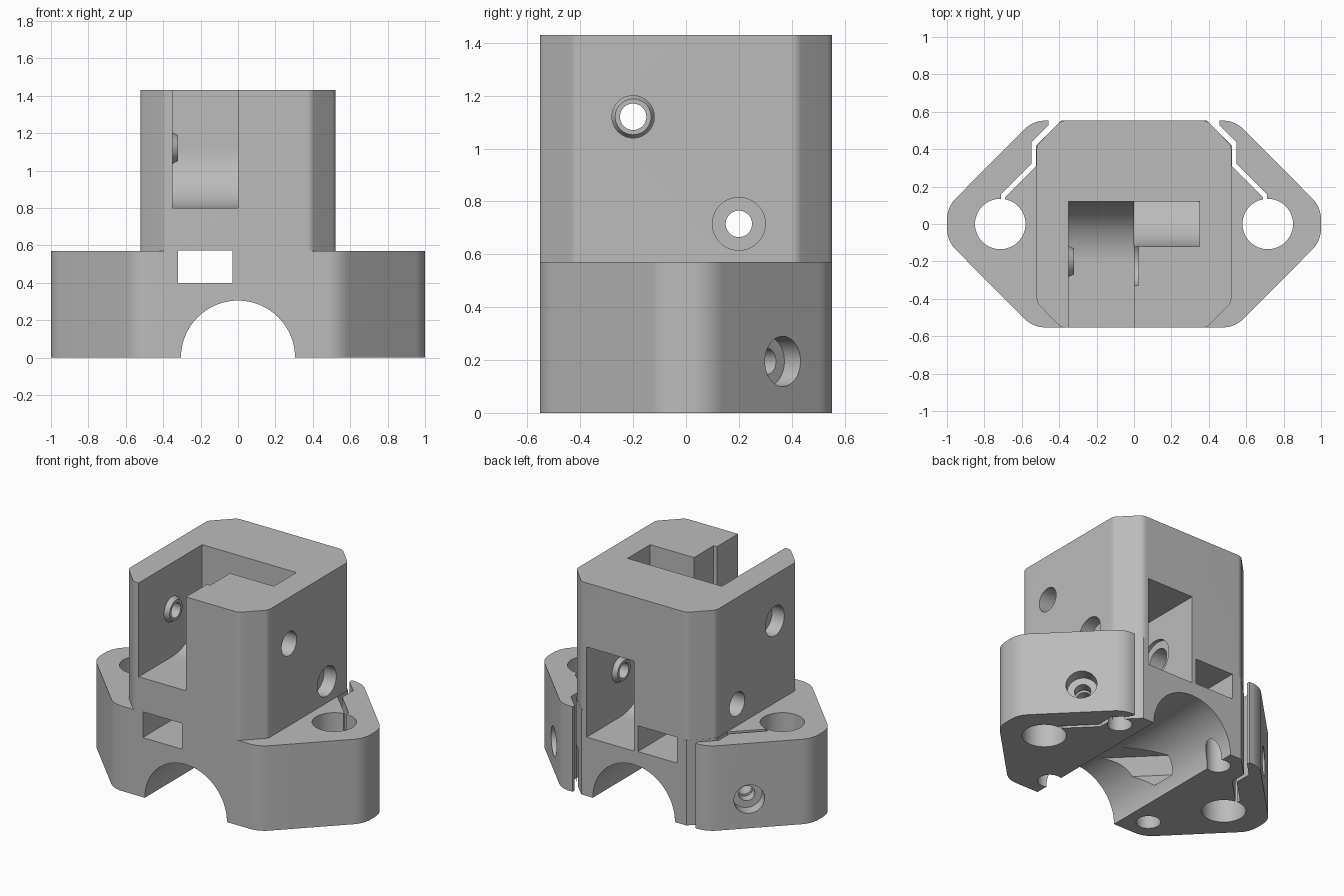
import bpy, bmesh, math
from mathutils import Vector

cube = bpy.data.objects.get("Cube")
if cube:
    bpy.data.objects.remove(cube, do_unlink=True)

grey = bpy.data.materials.new("plain grey")
grey.use_nodes = True
colour = (0.5, 0.5, 0.5, 1)
grey.diffuse_color = colour
grey.node_tree.nodes["Principled BSDF"].inputs["Base Color"].default_value = colour


def loft(name, ring_a, ring_b):
    """Closed solid between two matching rings of points."""
    bm = bmesh.new()
    a = [bm.verts.new(p) for p in ring_a]
    b = [bm.verts.new(p) for p in ring_b]
    bm.faces.new(a)
    bm.faces.new(b)
    for i in range(len(a)):
        j = (i + 1) % len(a)
        bm.faces.new((a[i], a[j], b[j], b[i]))
    bmesh.ops.recalc_face_normals(bm, faces=bm.faces)
    mesh = bpy.data.meshes.new(name)
    bm.to_mesh(mesh)
    bm.free()
    mesh.materials.append(grey)
    ob = bpy.data.objects.new(name, mesh)
    bpy.context.collection.objects.link(ob)
    return ob


def prism(name, pts, axis, lo, hi):
    """Extrude a 2D outline along x, y or z."""
    place = {"x": lambda p, h: (h, p[0], p[1]),
             "y": lambda p, h: (p[0], h, p[1]),
             "z": lambda p, h: (p[0], p[1], h)}[axis]
    return loft(name, [place(p, lo) for p in pts], [place(p, hi) for p in pts])


def rod(name, start, end, r0, r1=None, sides=48):
    """Round or hexagonal bar between two points."""
    start, end = Vector(start), Vector(end)
    d = (end - start).normalized()
    u = Vector((1, 0, 0)) if abs(d.z) > 0.9 else d.cross((0, 0, 1)).normalized()
    v = u.cross(d)
    r1 = r0 if r1 is None else r1
    turn = [2 * math.pi * i / sides for i in range(sides)]
    return loft(name, *[[c + (u * math.cos(t) + v * math.sin(t)) * r for t in turn]
                        for c, r in ((start, r0), (end, r1))])


def arc(cy, cz, r, a0, a1, n=24):
    angles = [math.radians(a0 + (a1 - a0) * i / n) for i in range(n + 1)]
    return [(cy + r * math.cos(a), cz + r * math.sin(a)) for a in angles]


def rounded(corners, steps=8):
    """Outline from (x, y, corner radius)."""
    out = []
    for i, (x, y, r) in enumerate(corners):
        p = Vector((x, y))
        a = (Vector(corners[i - 1][:2]) - p).normalized()
        b = (Vector(corners[(i + 1) % len(corners)][:2]) - p).normalized()
        half = a.angle(b) / 2
        c = p + (a + b).normalized() * r / math.sin(half)
        v0 = (p + a * r / math.tan(half) - c).normalized()
        v1 = (p + b * r / math.tan(half) - c).normalized()
        out += [c + v0.slerp(v1, k / steps) * r for k in range(steps + 1)]
    return out


steps = []


def cut(ob):
    steps.append((ob, "DIFFERENCE"))


def add(ob):
    steps.append((ob, "UNION"))


# Base flange and tower
DEPTH, BASE_TOP, TOP = 0.553, 0.57, 1.43
half = [(1, 0.09), (0.54, DEPTH), (-0.54, DEPTH), (-1, 0.09)]
base = half + [(-x, -y) for x, y in half]
body = prism("carriage_bracket", rounded([(x, y, 0.16) for x, y in base]), "z", 0, BASE_TOP)
tower = [(0.52, -0.42, 0.05), (0.52, 0.42, 0.05), (0.39, DEPTH, 0.06), (-0.39, DEPTH, 0.06),
         (-0.52, 0.42, 0.05), (-0.52, -0.42, 0.05), (-0.39, -DEPTH, 0.05), (0.39, -DEPTH, 0.05)]
add(prism("tower", rounded(tower), "z", 0.3, TOP))

# Lengthwise bearing bore and belt slot
cut(rod("bearing_bore", (0, -0.7, 0), (0, 0.7, 0), 0.305, sides=96))
cut(prism("belt_slot", [(-0.32, 0.4), (-0.03, 0.4), (-0.03, 0.573), (-0.32, 0.573)], "y", -0.7, 0.7))

# Pulley pockets: upper opens to front and top, lower opens to back
R, UY, UZ, LY, LZ = 0.32, -0.2, 1.12, 0.2, 0.715
upper = [(-0.7, UZ - R)] + arc(UY, UZ, R, -90, 0) + [(0.12, 1.6), (-0.7, 1.6)]
lower = ([(0.7, LZ - R)] + arc(LY, LZ, R, 270, 180)
         + [(-0.12, 1.6), (0.12, 1.6), (0.12, 1.0), (0.7, 1.0)])
cut(prism("upper_pocket", upper, "x", -0.35, 0.001))
cut(prism("lower_pocket", lower, "x", 0, 0.35))
groove = [(UY - 0.13, 1.6)] + arc(UY, UZ, 0.13, 180, 360) + [(UY + 0.13, 1.6)]
cut(prism("washer_groove", groove, "x", -0.01, 0.025))
cut(rod("washer_recess", (-0.025, LY, LZ), (0.01, LY, LZ), 0.13))

# Pulley bosses and axle holes, turned half round for the lower one
for s, y, z in ((-1, UY, UZ), (1, LY, LZ)):
    add(rod("boss", (s * 0.37, y, z), (s * 0.32, y, z), 0.095, 0.068))
    cut(rod("axle_hole", (s * 0.7, y, z), (s * 0.2, y, z), 0.05))
    cut(rod("head_recess", (s * 0.7, y, z), (s * 0.43, y, z), 0.1))
    cut(rod("axle_end_hole", (s * -0.7, y, z), (s * -0.01, y, z), 0.08))

# Rod holes, clamp slits and clamp screws on both sides
slit = [(0.38, 0.561), (0.39, 0.553), (0.523, 0.42), (0.523, 0.309), (0.69, 0.142), (0.69, 0.08),
        (0.71, 0.08), (0.71, 0.16), (0.549, 0.321), (0.549, 0.437), (0.456, 0.53), (0.456, 0.56)]
for s in (1, -1):
    cut(rod("rod_hole", (s * 0.715, 0, -0.1), (s * 0.715, 0, 0.7), 0.135))
    cut(prism("clamp_slit", [(s * x, y) for x, y in slit], "z", -0.1, BASE_TOP))

    def along(total):
        # point on the diagonal screw line where |x| + y equals total
        return (s * (total + 0.36) / 2, (total - 0.36) / 2, 0.195)
    cut(rod("clamp_screw_hole", along(1.3), along(0.4), 0.05))
    cut(rod("clamp_head_recess", along(1.3), along(0.97), 0.095))
    cut(rod("nut_trap", along(0.5), along(-0.32), 0.12, sides=6))

    # Blind mounting holes underneath
    for x, y in ((0.45, 0.4), (0.335, -0.4)):
        cut(rod("mount_hole", (s * x, s * y, -0.1), (s * x, s * y, 0.25), 0.075))

# Apply every join and cut in order, then drop the tools
for tool, kind in steps:
    mod = body.modifiers.new(tool.name, "BOOLEAN")
    mod.operation, mod.object, mod.solver = kind, tool, "EXACT"
    tool.hide_render = True
bpy.context.view_layer.update()
result = bpy.data.meshes.new_from_object(body.evaluated_get(bpy.context.evaluated_depsgraph_get()))
body.modifiers.clear()
body.data = result
result.name = "carriage_bracket"
for tool, kind in steps:
    bpy.data.objects.remove(tool, do_unlink=True)

bpy.ops.object.select_all(action="DESELECT")
body.select_set(True)
bpy.context.view_layer.objects.active = body
bpy.ops.object.shade_smooth_by_angle(angle=math.radians(30))
